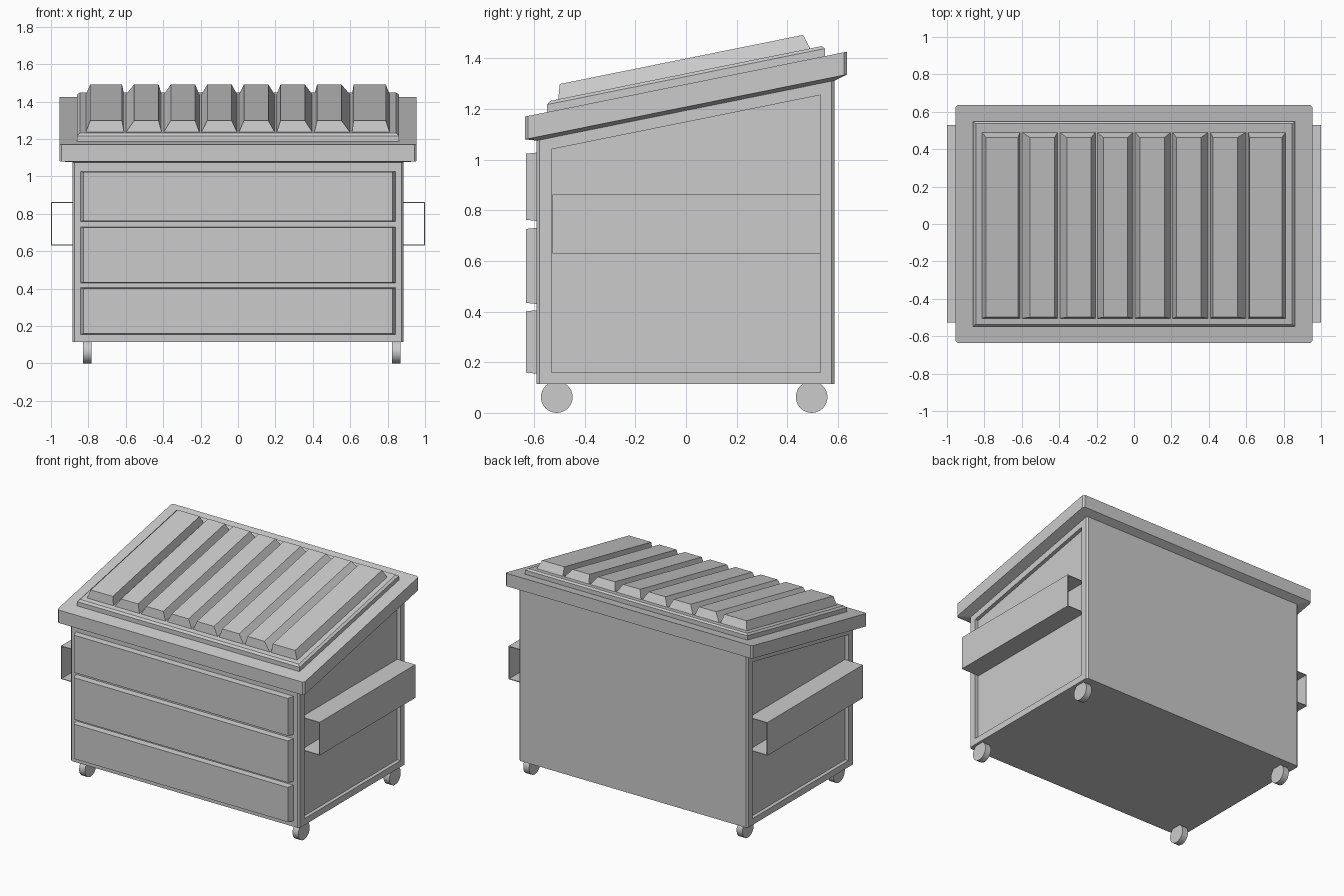
import bpy, bmesh, math

if "Cube" in bpy.data.objects:
    bpy.data.objects.remove(bpy.data.objects["Cube"])

SLOPE = 0.2016      # rise of the lid from front to back
RIM_Z = 1.2975      # height of rim top at y = 0


def slope_z(y, off=0.0):
    return RIM_Z + SLOPE * y + off


def loft(name, rings):
    """Skin a list of equal-length point rings and cap both ends."""
    bm = bmesh.new()
    vs = [[bm.verts.new(p) for p in r] for r in rings]
    n = len(rings[0])
    for a, b in zip(vs, vs[1:]):
        for i in range(n):
            j = (i + 1) % n
            bm.faces.new((a[i], a[j], b[j], b[i]))
    bm.faces.new(vs[0][::-1])
    bm.faces.new(vs[-1])
    bmesh.ops.recalc_face_normals(bm, faces=bm.faces)
    me = bpy.data.meshes.new(name)
    bm.to_mesh(me)
    bm.free()
    ob = bpy.data.objects.new(name, me)
    bpy.context.collection.objects.link(ob)
    return ob


def side_ring(x, y0, y1, z0, off):
    return [(x, y0, z0), (x, y1, z0), (x, y1, slope_z(y1, off)), (x, y0, slope_z(y0, off))]


def sloped_rect(x0, x1, y0, y1, off, c=0.0):
    """Rectangle lying on the lid slope, with optional cut corners."""
    if c:
        pts = [(x0 + c, y0), (x1 - c, y0), (x1, y0 + c), (x1, y1 - c),
               (x1 - c, y1), (x0 + c, y1), (x0, y1 - c), (x0, y0 + c)]
    else:
        pts = [(x0, y0), (x1, y0), (x1, y1), (x0, y1)]
    return [(x, y, slope_z(y, off)) for x, y in pts]


# Body with chamfered corners and recessed side panels
half = [(0.86, -0.53, 0.53, 0.16, -0.15), (0.885, -0.53, 0.53, 0.16, -0.15),
        (0.885, -0.578, 0.574, 0.115, -0.1), (0.874, -0.59, 0.586, 0.115, -0.1)]
rings = [side_ring(-p[0], *p[1:]) for p in half]
rings += [side_ring(*p) for p in reversed(half)]
loft("body", rings)

# Overhanging rim
loft("rim", [sloped_rect(-x, x, -y, y, o, 0.012) for x, y, o in
             [(0.88, 0.585, -0.105), (0.955, 0.635, -0.09), (0.955, 0.635, 0.0)]])

# Lid plate with chamfered top edge
loft("lid_plate", [sloped_rect(-x, x, -y, y, o) for x, y, o in
                   [(0.86, 0.548, -0.01), (0.86, 0.548, 0.03), (0.846, 0.536, 0.042)]])

# Lid ribs, separated by V-shaped valleys
top_l, top_r, base_l, base_r = [-0.79], [], [-0.815], []
for i in range(7):
    t, b = -0.62 + 0.1955 * i, -0.605 + 0.2017 * i
    top_r.append(t)
    top_l.append(t + 0.065)
    base_r.append(b - 0.004)
    base_l.append(b + 0.004)
top_r.append(0.79)
base_r.append(0.812)
for i in range(8):
    loft(f"lid_rib_{i + 1}", [
        sloped_rect(base_l[i], base_r[i], -0.505, 0.492, 0.038),
        sloped_rect(top_l[i], top_r[i], -0.498, 0.462, 0.101)])

# Three raised front panels
for i, (z0, z1) in enumerate([(0.155, 0.405), (0.43, 0.73), (0.758, 1.027)]):
    def ring(y, x, d):
        return [(-x, y, z0 + d), (x, y, z0 + d), (x, y, z1 - d), (-x, y, z1 - d)]
    loft(f"front_panel_{i + 1}", [ring(-0.585, 0.841, 0), ring(-0.592, 0.841, 0),
                                  ring(-0.631, 0.827, 0.004)])

# Open-ended fork pockets on both sides
t = 0.005
profile = [(0.858, 0.63), (1.0, 0.63), (1.0, 0.862), (0.858, 0.862),
           (0.858, 0.862 - t), (1.0 - t, 0.862 - t), (1.0 - t, 0.63 + t), (0.858, 0.63 + t)]
for side, s in (("left", -1), ("right", 1)):
    loft(f"fork_pocket_{side}", [[(s * x, y, z) for x, z in profile] for y in (-0.526, 0.53)])

# Wheels
for x in (-0.805, 0.845):
    for y in (-0.51, 0.496):
        bpy.ops.mesh.primitive_cylinder_add(vertices=32, radius=0.0625, depth=0.045,
                                            location=(x, y, 0.0625),
                                            rotation=(0, math.pi / 2, 0))
        bpy.context.object.name = f"wheel_{'left' if x < 0 else 'right'}_{'front' if y < 0 else 'back'}"
        bpy.ops.object.shade_smooth_by_angle(angle=math.radians(30))
